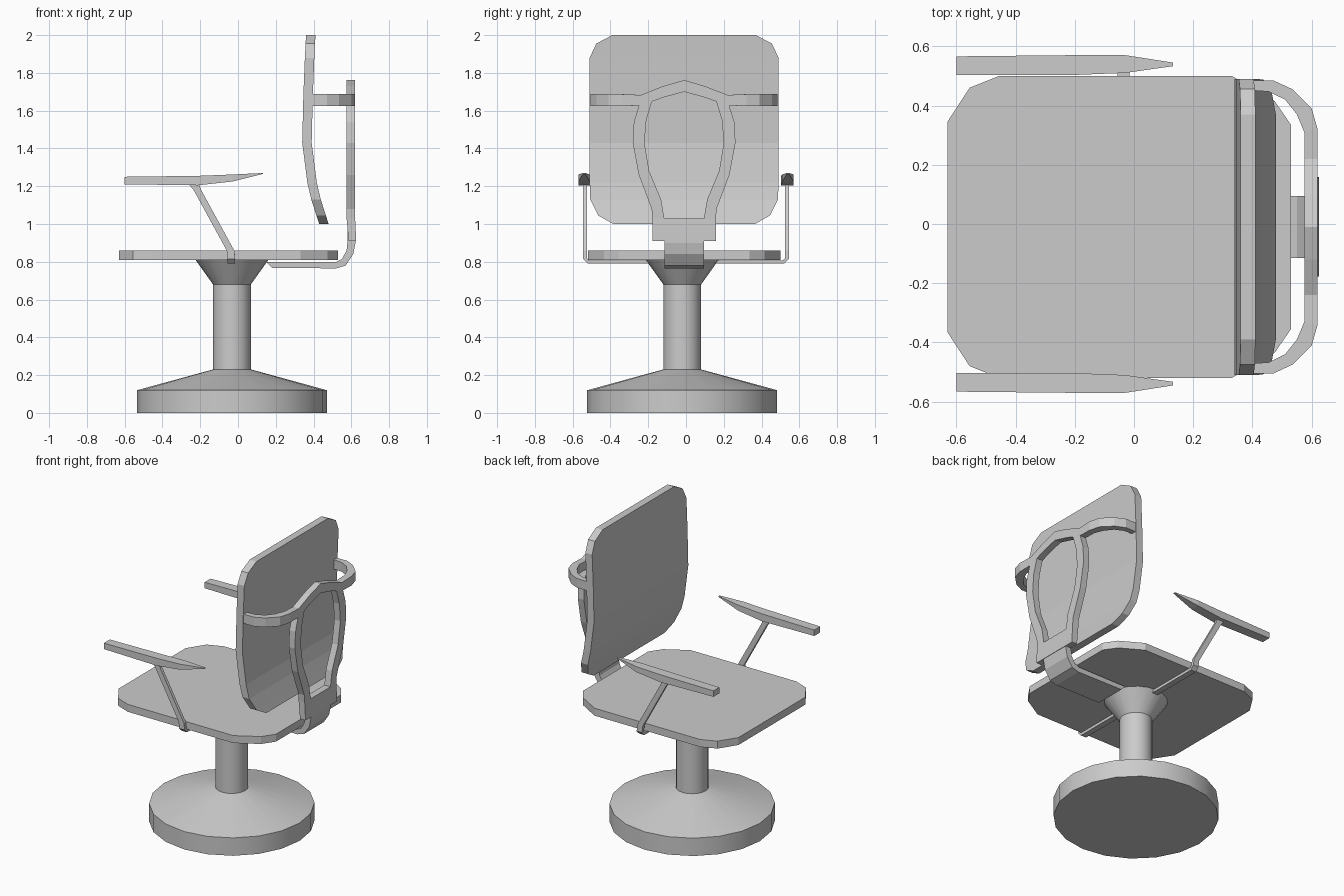
import bpy, bmesh
from math import sin, cos, pi

if "Cube" in bpy.data.objects:
    bpy.data.objects.remove(bpy.data.objects["Cube"])


def loft(name, sections, smooth=False):
    """Skin matching closed sections and cap both ends."""
    bm = bmesh.new()
    rings = [[bm.verts.new(p) for p in s] for s in sections]
    n = len(rings[0])
    for a, b in zip(rings, rings[1:]):
        for i in range(n):
            j = (i + 1) % n
            bm.faces.new((a[i], a[j], b[j], b[i]))
    bm.faces.new(rings[0])
    bm.faces.new(rings[-1])
    bmesh.ops.recalc_face_normals(bm, faces=bm.faces)
    me = bpy.data.meshes.new(name)
    bm.to_mesh(me)
    bm.free()
    ob = bpy.data.objects.new(name, me)
    bpy.context.collection.objects.link(ob)
    if smooth:
        bpy.context.view_layer.objects.active = ob
        ob.select_set(True)
        bpy.ops.object.shade_smooth_by_angle()
        ob.select_set(False)
    return ob


def lathe(name, profile, cx, cy, n=20):
    return loft(name, [[(cx + r * cos(2 * pi * i / n), cy + r * sin(2 * pi * i / n), z)
                        for i in range(n)] for r, z in profile], True)


CY = -0.01  # centre line of seat and back

# pedestal
lathe("pedestal", [(.503, 0), (.503, .12), (.1, .23), (.1, .68), (.193, .81)], -.032, -.02)

# seat
half = [(-.63, .355), (-.555, .47), (-.455, .51), (.33, .51), (.475, .425), (.53, .345)]
outline = half + [(x, -y) for x, y in reversed(half)]
loft("seat", [[(x, y + CY, z) for x, y in outline] for z in (.81, .86)])

# backrest: rows of (front x, half width, z)
rows = [(.43, .375, 1.0), (.415, .455, 1.045), (.388, .497, 1.13), (.367, .5, 1.22),
        (.34, .5, 1.43), (.346, .5, 1.68), (.354, .5, 1.88), (.358, .465, 1.955), (.36, .38, 2.0)]
loft("backrest", [[(x, -w + CY, z), (x, w + CY, z), (x + .05, w + CY, z), (x + .05, -w + CY, z)]
                  for x, w, z in rows])

# support bar bending up from under the seat: (inner x, z, outer x, z)
bend = [(.15, .80, .18, .768), (.52, .80, .52, .765), (.55, .815, .57, .78),
        (.575, .86, .61, .84), (.58, .91, .622, .90), (.58, .98, .62, .98)]
loft("support_bar", [[(a, -.105 + CY, b), (a, .105 + CY, b), (c, .105 + CY, d), (c, -.105 + CY, d)]
                     for a, b, c, d in bend])

# wide plate at the foot of the back frame
plate = [(.585, .625, .91), (.582, .624, .95), (.575, .62, 1.03)]
loft("frame_plate", [[(a, -.168 + CY, z), (a, .168 + CY, z), (b, .168 + CY, z), (b, -.168 + CY, z)]
                     for a, b, z in plate])

# side loops: (outer y, z, inner y, z)
loop = [(.168, 1.03, .105, 1.03), (.172, 1.08, .122, 1.13), (.24, 1.26, .185, 1.28),
        (.272, 1.43, .21, 1.43), (.266, 1.54, .2, 1.55), (.235, 1.64, .17, 1.65)]
for s, side in ((1, "left"), (-1, "right")):
    loft("frame_loop_" + side, [[(.575, s * a + CY, b), (.62, s * a + CY, b),
                                 (.62, s * c + CY, d), (.575, s * c + CY, d)] for a, b, c, d in loop])

# top rail wrapping forward to the backrest: (outer x, y, inner x, y, bottom z, top z)
rail = [(.62, .11, .575, .11, 1.67, 1.73), (.62, .23, .575, .23, 1.627, 1.683),
        (.62, .33, .575, .32, 1.625, 1.687), (.60, .40, .55, .38, 1.625, 1.687),
        (.535, .465, .51, .43, 1.625, 1.687), (.47, .495, .455, .457, 1.625, 1.687),
        (.385, .495, .385, .462, 1.625, 1.687)]
mid = [(.62, 0, .575, 0, 1.70, 1.762)]
full = [(a, -b, c, -d, e, f) for a, b, c, d, e, f in reversed(rail)] + mid + rail
loft("top_rail", [[(a, b + CY, e), (c, d + CY, e), (c, d + CY, f), (a, b + CY, f)]
                  for a, b, c, d, e, f in full])

# armrests and their struts
arm = [(-.6, .503, .566, 1.21, 1.25), (-.21, .503, .57, 1.205, 1.255),
       (-.03, .51, .57, 1.225, 1.262), (.132, .533, .545, 1.265, 1.27)]
# strut: (x0, x1, outer y, z, inner y, z)
strut = [(-.26, -.205, .545, 1.21, .525, 1.21), (-.235, -.195, .545, 1.18, .525, 1.18),
         (-.06, -.02, .545, .86, .525, .86), (-.055, -.015, .545, .815, .525, .82),
         (-.055, -.015, .52, .79, .515, .808), (-.055, -.015, .05, .79, .05, .808)]
for s, side in ((1, "left"), (-1, "right")):
    loft("armrest_" + side, [[(x, s * a, c), (x, s * b, c), (x, s * b, d), (x, s * a, d)]
                             for x, a, b, c, d in arm])
    loft("arm_strut_" + side, [[(x0, s * a, b), (x1, s * a, b), (x1, s * c, d), (x0, s * c, d)]
                               for x0, x1, a, b, c, d in strut])
